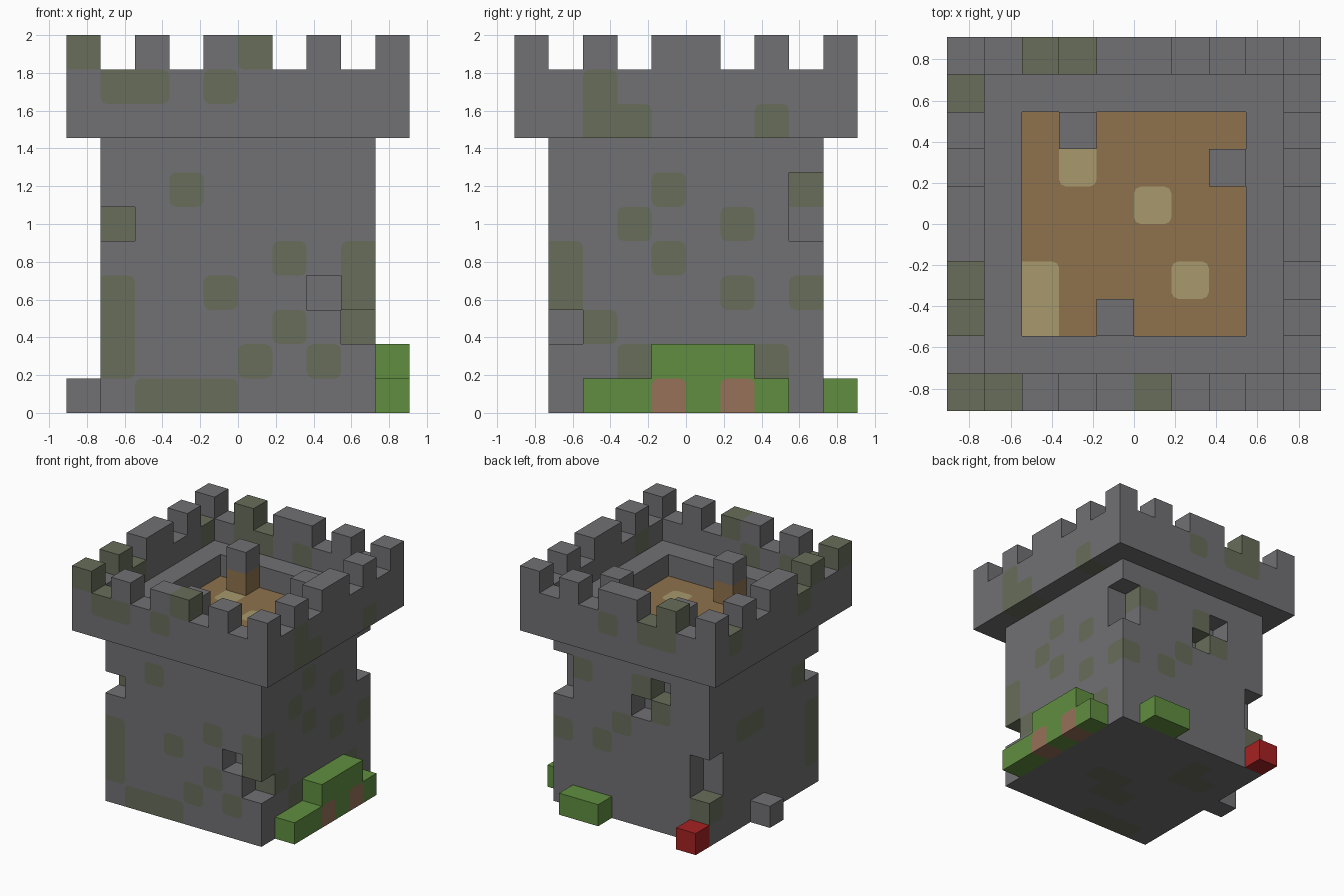
import bpy
import bmesh
from itertools import product
from mathutils import Vector

if "Cube" in bpy.data.objects:
    bpy.data.objects.remove(bpy.data.objects["Cube"], do_unlink=True)

CELL = 2 / 11          # edge length of one block
ROUND = 0.18           # rounding of painted patches, in blocks

COLOURS = {
    "stone": (0.165, 0.16, 0.17),
    "moss": (0.136, 0.153, 0.102),
    "grass": (0.117, 0.27, 0.051),
    "wood": (0.275, 0.171, 0.076),
    "straw": (0.386, 0.319, 0.15),
    "soil": (0.305, 0.165, 0.098),
    "red": (0.38, 0.016, 0.016),
}
PATCHES = ("moss", "straw", "soil")

names = list(COLOURS)
materials = []
for name, rgb in COLOURS.items():
    mat = bpy.data.materials.new(name)
    mat.use_nodes = True
    mat.diffuse_color = (*rgb, 1)
    bsdf = next(n for n in mat.node_tree.nodes if n.type == "BSDF_PRINCIPLED")
    bsdf.inputs["Base Color"].default_value = (*rgb, 1)
    materials.append(mat)

cells = {}             # block position -> (part, colour)


def fill(part, colour, xs, ys, zs):
    for c in product(xs, ys, zs):
        cells[c] = (part, colour)


def paint(colour, spots, place):
    """Recolour the blocks given as digit pairs, mapped to positions by place."""
    for spot in spots.split():
        c = place(int(spot[0]), int(spot[1]))
        if c in cells:
            cells[c] = (cells[c][0], colour)


def span(a, b):
    return range(a, b + 1)


# Tower shaft and wider parapet
fill("tower_shaft", "stone", span(1, 8), span(1, 8), span(0, 7))
fill("parapet", "stone", span(0, 9), span(0, 9), [8])
for x, y in product(range(10), repeat=2):
    if {x, y} & {0, 9}:
        cells[x, y, 9] = ("parapet", "stone")
        # Merlons, same rhythm on all four sides
        if x in (0, 2, 4, 5, 7, 9) and y in (0, 2, 4, 5, 7, 9):
            cells[x, y, 10] = ("merlons", "stone")

# Sunken roof floor with three posts
for c in product(span(2, 7), span(2, 7), [8]):
    del cells[c]
fill("roof_floor", "wood", span(2, 7), span(2, 7), [7])
paint("straw", "36 55 63 22 23", lambda x, y: (x, y, 7))
for x, y in ((3, 7), (7, 6), (4, 2)):
    cells[x, y, 8] = ("roof_posts", "wood")
    cells[x, y, 9] = ("roof_posts", "stone")

# Missing stones
for c in ((1, 1, 5), (8, 1, 2), (7, 1, 3), (8, 8, 5), (8, 8, 6),
          (3, 8, 6), (4, 8, 5), (1, 8, 2), (1, 8, 3)):
    del cells[c]

# Moss on the shaft: front, right, back, left, underside, inside the gaps
paint("moss", "36 82 83 84 11 12 13 43 64 62 51 71 20 30 40", lambda x, z: (x, 1, z))
paint("moss", "46 35 65 44 14 13 63 83 22 31 71", lambda y, z: (8, y, z))
paint("moss", "76 63 54 35 46 11", lambda x, z: (x, 8, z))
paint("moss", "54 64 25", lambda y, z: (1, y, z))
paint("moss", "43 53 54 64 26 36 37", lambda x, y: (x, y, 0))
paint("moss", "82", lambda x, z: (x, 2, z))

# Moss on the parapet and merlons
paint("moss", "19 29 49", lambda x, z: (x, 0, z))
paint("moss", "28 29 38 78", lambda y, z: (9, y, z))
paint("moss", "29 39 59", lambda x, z: (x, 9, z))
paint("moss", "89 39", lambda y, z: (0, y, z))
paint("moss", "00 50 29 02", lambda x, y: (x, y, 10))

# Things around the foot of the tower
fill("side_bush", "grass", [9], span(2, 7), [0])
fill("side_bush", "grass", [9], span(4, 6), [1])
paint("soil", "40 60", lambda y, z: (9, y, z))
fill("back_bush", "grass", span(6, 7), [9], [0])
fill("fallen_stone", "stone", [0], [5], [0])
fill("red_block", "red", [1], [9], [0])


def step(c, axis, amount):
    c = list(c)
    c[axis] += amount
    return tuple(c)


def add_side(bm, c, axis, sign):
    """Add one open side of a block, rounding patch corners on flat walls."""
    u, v = (axis + 1) % 3, (axis + 2) % 3
    colour = cells[c][1]

    def point(a, b):
        p = Vector(c) + Vector((0.5, 0.5, 0.5))
        p[axis] += sign / 2
        p[u] += a / 2
        p[v] += b / 2
        return bm.verts.new((p - Vector((5, 5, 0))) * CELL)

    def add_face(outline, tint):
        if sign < 0:
            outline = outline[::-1]
        face = bm.faces.new([point(*p) for p in outline])
        face.material_index = names.index(tint)

    def other_colour(n):
        flat = n in cells and step(n, axis, sign) not in cells
        return cells[n][1] if flat and cells[n][1] != colour else None

    outline = []
    for a, b in ((-1, -1), (1, -1), (1, 1), (-1, 1)):
        beside = other_colour(step(c, u, a))
        above = other_colour(step(c, v, b))
        if colour in PATCHES and beside and above:
            r, m = 1 - 2 * ROUND, 1 - 0.6 * ROUND
            arc = [(a, b * r), (a * m, b * m), (a * r, b)]
            if a * b < 0:
                arc.reverse()
            outline += arc
            add_face([arc[0], (a, b), arc[2], arc[1]], beside)
        else:
            outline.append((a, b))
    add_face(outline, colour)


# One object per part, only the open sides of its blocks
for part in dict.fromkeys(p for p, _ in cells.values()):
    bm = bmesh.new()
    for c in [k for k, val in cells.items() if val[0] == part]:
        for axis, sign in product(range(3), (-1, 1)):
            if step(c, axis, sign) not in cells:
                add_side(bm, c, axis, sign)
    bmesh.ops.remove_doubles(bm, verts=bm.verts, dist=0.0005)
    mesh = bpy.data.meshes.new(part)
    for mat in materials:
        mesh.materials.append(mat)
    bm.to_mesh(mesh)
    bm.free()
    bpy.context.collection.objects.link(bpy.data.objects.new(part, mesh))
